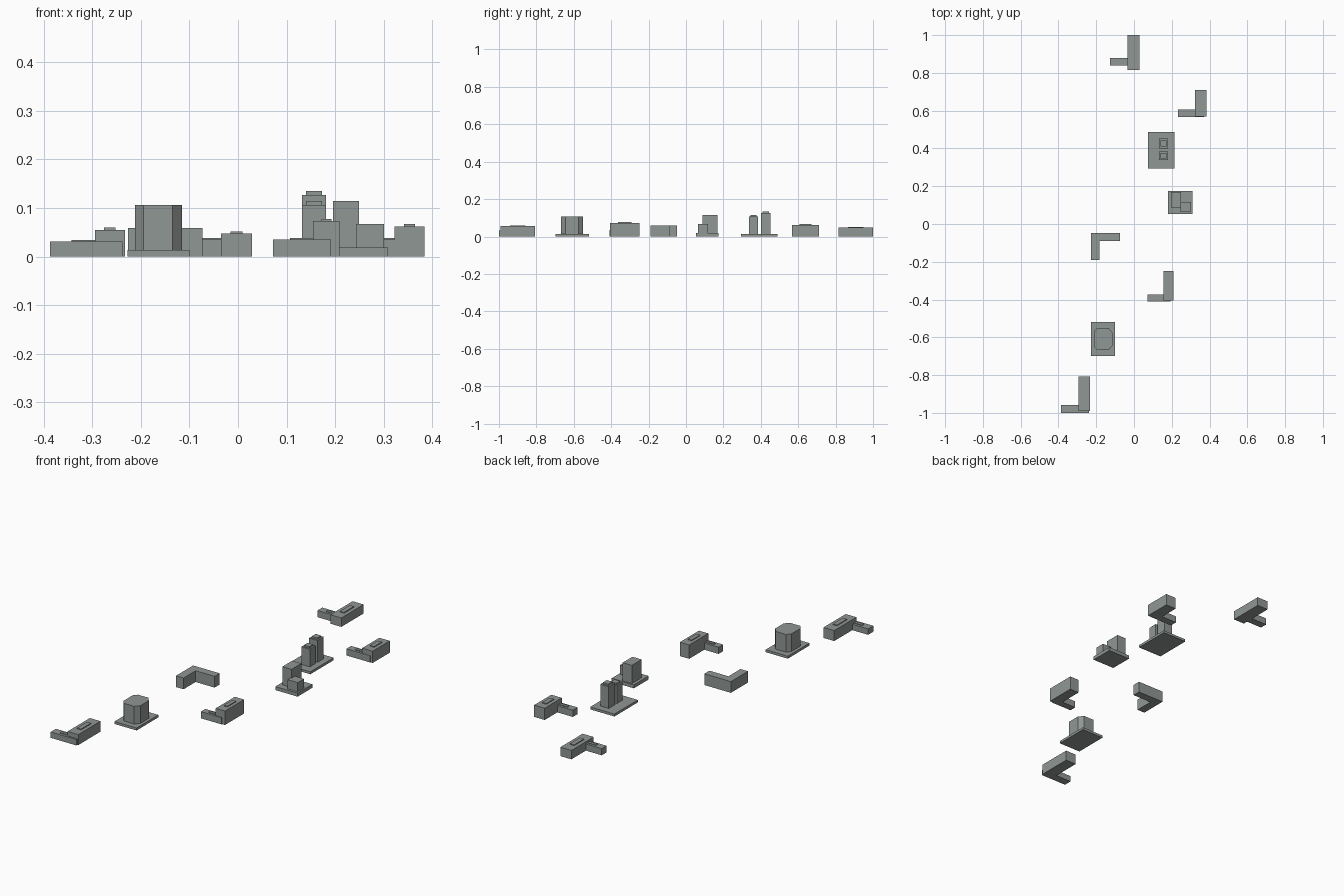
import bpy, bmesh

if "Cube" in bpy.data.objects:
    bpy.data.objects.remove(bpy.data.objects["Cube"])

mat = bpy.data.materials.new("concrete grey")
mat.diffuse_color = (0.28, 0.31, 0.30, 1)
mat.use_nodes = True
mat.node_tree.nodes["Principled BSDF"].inputs["Base Color"].default_value = mat.diffuse_color


def prism(name, pts, z0, z1):
    """Extrude a plan outline (counter-clockwise) from z0 to z1."""
    bm = bmesh.new()
    low = bm.faces.new([bm.verts.new((x, y, z0)) for x, y in pts])
    ext = bmesh.ops.extrude_face_region(bm, geom=[low])
    for v in ext["geom"]:
        if isinstance(v, bmesh.types.BMVert):
            v.co.z = z1
    bmesh.ops.recalc_face_normals(bm, faces=bm.faces)
    me = bpy.data.meshes.new(name)
    bm.to_mesh(me)
    bm.free()
    me.materials.append(mat)
    ob = bpy.data.objects.new(name, me)
    bpy.context.collection.objects.link(ob)
    return ob


def box(name, x0, x1, y0, y1, z1, z0=0.0):
    return prism(name, [(x0, y0), (x1, y0), (x1, y1), (x0, y1)], z0, z1)


def capped(name, x0, x1, y0, y1, z, cap, fx, fy, z0=0.0):
    """Block with a smaller plant room centred on its roof."""
    box(name, x0, x1, y0, y1, z, z0)
    cx, cy = (x0 + x1) / 2, (y0 + y1) / 2
    hx, hy = (x1 - x0) * fx / 2, (y1 - y0) * fy / 2
    box(name + "_roof_box", cx - hx, cx + hx, cy - hy, cy + hy, z + cap, z)


# Slab blocks with a low side wing: main x0,x1,y0,y1,z then wing x0,x1,y0,y1,z
slabs = {
    "north_slab": ((-.035, .029, .815, 1.0, .047), (-.127, .015, .84, .88, .035)),
    "northeast_slab": ((.323, .384, .568, .71, .062), (.233, .370, .566, .605, .035)),
    "southeast_slab": ((.155, .209, -.406, -.248, .073), (.072, .192, -.41, -.373, .035)),
    "south_slab": ((-.295, -.233, -.991, -.807, .055), (-.387, -.238, -1.0, -.957, .031)),
}
for name, (main, wing) in slabs.items():
    capped(name + "_main", *main, .0045, .38, .45)
    capped(name + "_wing", *wing, .0035, .41, .38)

# Twin towers on a podium
box("twin_podium", .074, .214, .294, .488, .013)
capped("twin_tower_short", .132, .181, .338, .384, .106, .008, .66, .66, .013)
capped("twin_tower_tall", .132, .181, .401, .452, .127, .008, .66, .66, .013)

# Stepped pair of blocks on a podium
box("stepped_podium", .18, .309, .053, .175, .0185)
box("stepped_tower", .196, .249, .088, .169, .114, .0185)
box("stepped_low_block", .243, .301, .065, .117, .067, .0185)

# Flat-roofed corner building
prism("corner_building", [(-.227, -.19), (-.183, -.19), (-.183, -.09),
                          (-.073, -.09), (-.073, -.048), (-.227, -.048)], 0, .059)

# Chamfered tower on a podium
box("chamfered_podium", -.228, -.1, -.698, -.518, .013)
prism("chamfered_tower", [(-.195, -.668), (-.135, -.668), (-.115, -.645), (-.115, -.575),
                          (-.135, -.55), (-.195, -.55), (-.212, -.57), (-.212, -.648)],
      .013, .106)
